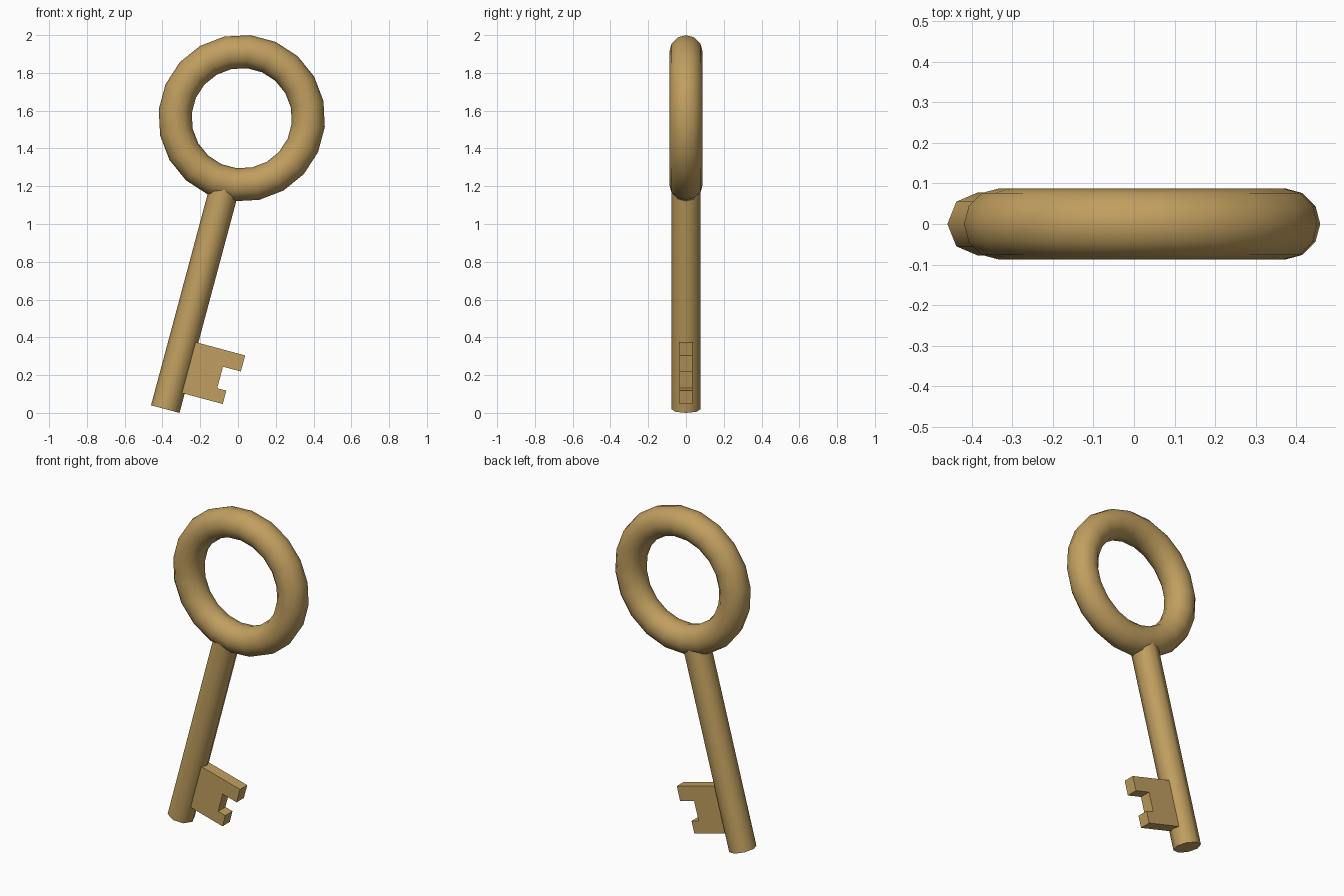
import bpy, bmesh, math
from mathutils import Matrix, Vector

if "Cube" in bpy.data.objects:
    bpy.data.objects.remove(bpy.data.objects["Cube"])

brass = bpy.data.materials.new("antique brass")
brass.diffuse_color = (0.53, 0.345, 0.115, 1)
brass.use_nodes = True
brass.node_tree.nodes["Principled BSDF"].inputs["Base Color"].default_value = brass.diffuse_color

# The key leans 15 degrees to the right around the centre of the shaft's foot
TILT = Matrix.Translation((-0.385, 0, 0.02)) @ Matrix.Rotation(math.radians(15), 4, 'Y')


def finish(name, bm, matrix):
    bmesh.ops.transform(bm, matrix=matrix, verts=bm.verts)
    bmesh.ops.recalc_face_normals(bm, faces=bm.faces)
    mesh = bpy.data.meshes.new(name)
    bm.to_mesh(mesh)
    bm.free()
    mesh.materials.append(brass)
    obj = bpy.data.objects.new(name, mesh)
    bpy.context.collection.objects.link(obj)
    bpy.ops.object.select_all(action='DESELECT')
    obj.select_set(True)
    bpy.context.view_layer.objects.active = obj
    bpy.ops.object.shade_smooth_by_angle(angle=math.radians(50))
    return obj


# Ring handle: 20 x 12 torus in the XZ plane
def ring(major, minor, n, m, phase):
    bm = bmesh.new()
    rows = []
    for i in range(n):
        a = phase + math.tau * i / n
        row = []
        for j in range(m):
            b = math.tau * j / m
            r = major + minor * math.cos(b)
            row.append(bm.verts.new((r * math.cos(a), minor * math.sin(b), r * math.sin(a))))
        rows.append(row)
    for i in range(n):
        p, q = rows[i], rows[(i + 1) % n]
        for j in range(m):
            k = (j + 1) % m
            bm.faces.new((p[j], q[j], q[k], p[k]))
    return bm


finish("ring_handle", ring(0.354, 0.088, 20, 12, math.radians(-6)),
       Matrix.Translation((0.02, 0, 1.56)))

# Shaft: eight-sided rod ending inside the ring
LENGTH = 1.23
bm = bmesh.new()
bmesh.ops.create_cone(bm, cap_ends=True, segments=8, radius1=0.078, radius2=0.078,
                      depth=LENGTH, matrix=Matrix.Translation((0, 0, LENGTH / 2)))
finish("shaft", bm, TILT)

# Bit: notched plate extruded through the shaft's side
profile = [(0.03, 0.105), (0.287, 0.105), (0.287, 0.178), (0.237, 0.178),
           (0.237, 0.296), (0.335, 0.296), (0.335, 0.384), (0.03, 0.384)]
bm = bmesh.new()
face = bm.faces.new([bm.verts.new((x, -0.035, z)) for x, z in profile])
ext = bmesh.ops.extrude_face_region(bm, geom=[face], use_keep_orig=True)
moved = [g for g in ext["geom"] if isinstance(g, bmesh.types.BMVert)]
bmesh.ops.translate(bm, vec=Vector((0, 0.07, 0)), verts=moved)
finish("bit", bm, TILT)
